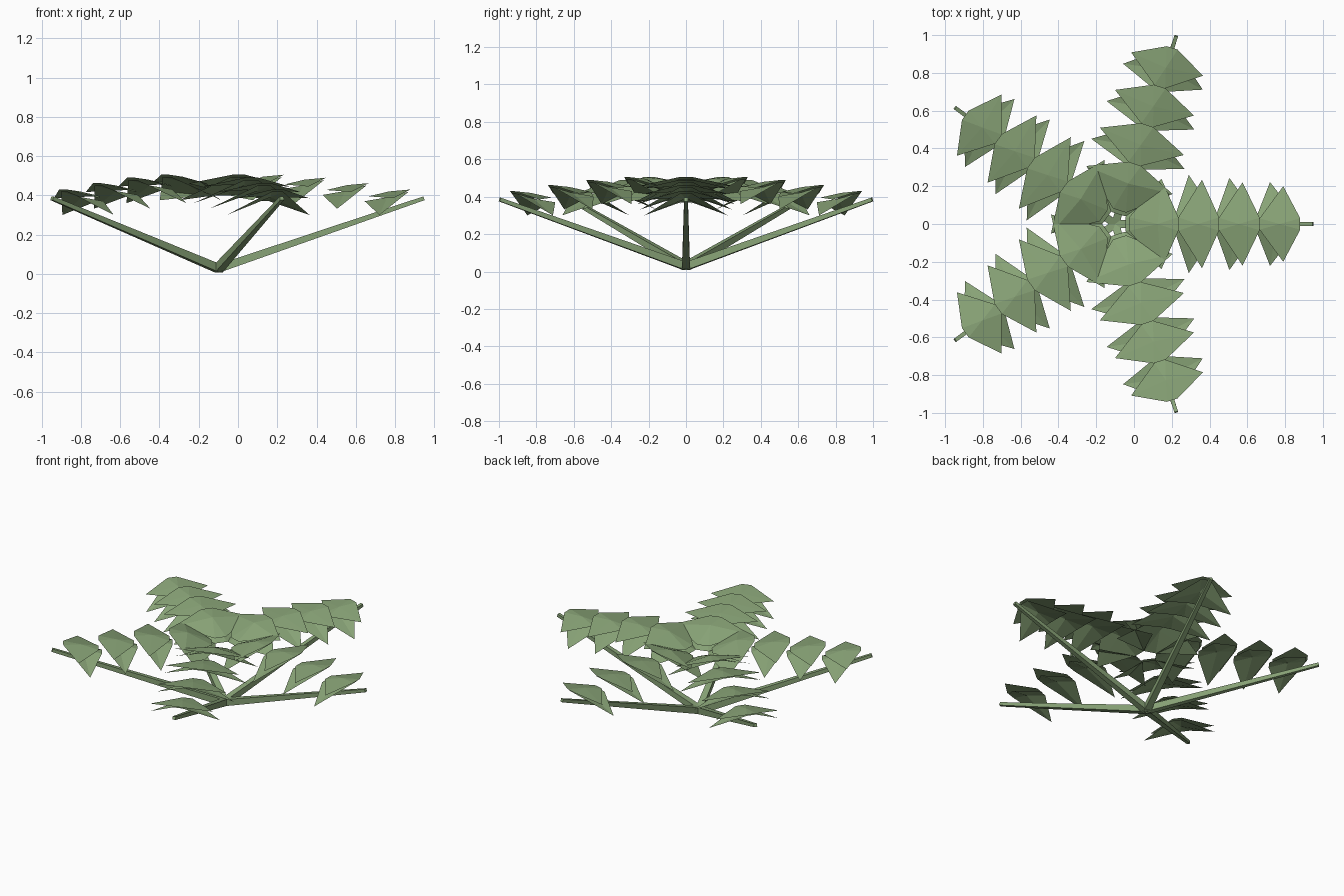
import bpy
import math
from mathutils import Matrix, Vector

if "Cube" in bpy.data.objects:
    bpy.data.objects.remove(bpy.data.objects["Cube"])

CENTRE = Vector((-0.10, 0, 0))

green = bpy.data.materials.new("leaf_green")
green.diffuse_color = (0.25, 0.37, 0.185, 1)
green.use_nodes = True
green.node_tree.nodes["Principled BSDF"].inputs["Base Color"].default_value = green.diffuse_color


def add_mesh(name, verts, faces, matrix):
    mesh = bpy.data.meshes.new(name)
    mesh.from_pydata([matrix @ Vector(v) for v in verts], [], faces)
    mesh.materials.append(green)
    mesh.update()
    obj = bpy.data.objects.new(name, mesh)
    bpy.context.collection.objects.link(obj)
    return obj


def stem(matrix):
    # Tapered square rod rising outward from the hub
    a, b = Vector((0.0, 0, 0.027)), Vector((1.047, 0, 0.385))
    along = (b - a).normalized()
    side = Vector((0, 1, 0))
    up = along.cross(side)
    verts = []
    for p, h in ((a, 0.021), (b, 0.01)):
        verts += [p + side * h * s + up * h * u
                  for s, u in ((-1, -1), (1, -1), (1, 1), (-1, 1))]
    faces = [(3, 2, 1, 0), (4, 5, 6, 7)]
    faces += [(i, (i + 1) % 4, 4 + (i + 1) % 4, 4 + i) for i in range(4)]
    add_mesh("stem", verts, faces, matrix)


def folded_leaf(name, matrix, r, z, wide, apex, outer, inner, tip, half):
    # Tent-like folded leaf: the ridge climbs outward, two side tips droop;
    # each point is (radial offset, height offset)
    def at(p, t):
        return (r + p[0], t * wide, z + p[1])
    verts = [at(apex, 0),
             at(outer, -0.03), at(outer, 0.03), at(tip, half),
             at(inner, 0.03), at(inner, -0.03), at(tip, -half)]
    faces = [(0, i, i % 6 + 1) for i in range(1, 7)]
    add_mesh(name, verts, faces, matrix)


# Leaf pairs along each stem: radius, height, width factor, inner stretch
PAIRS = [(0.87, 0.455, 1.0, 0), (0.655, 0.487, 1.1, 0),
         (0.44, 0.515, 1.17, 0), (0.225, 0.53, 1.2, 0.045)]

for k in range(5):
    turn = Matrix.Translation(CENTRE) @ Matrix.Rotation(k * math.tau / 5, 4, 'Z')
    stem(turn)
    for r, z, wide, reach in PAIRS:
        folded_leaf("upper_leaf", turn, r, z, wide, (0.0, -0.035),
                    (0.11, -0.025), (-0.105 - reach, -0.06 - reach), (0.02, -0.07), 0.20)
        folded_leaf("lower_leaf", turn, r, z, wide, (-0.01, -0.065),
                    (0.10, -0.036), (-0.125 - reach, -0.085 - reach), (-0.05, -0.155), 0.222)
